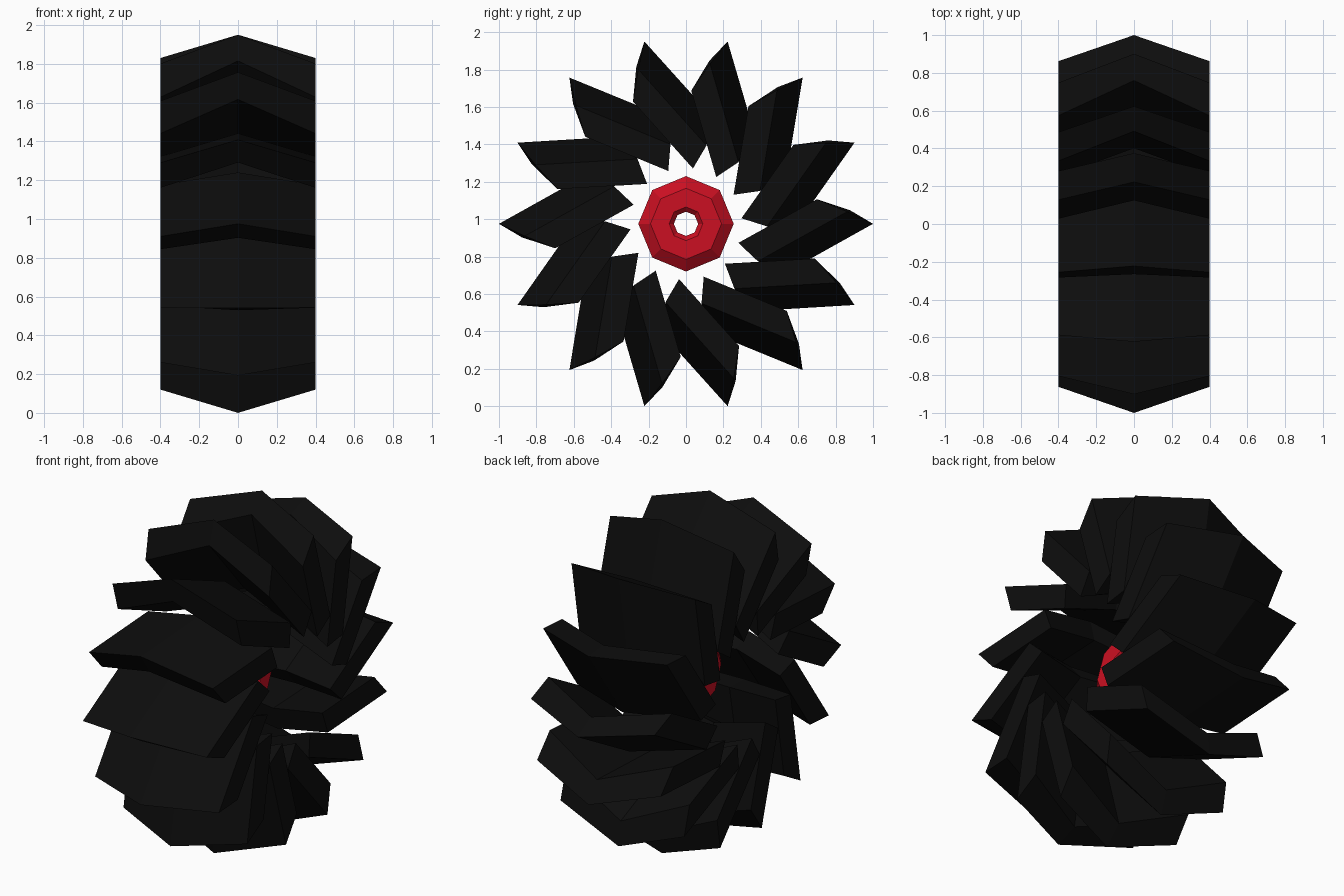
import bpy, bmesh, math

cube = bpy.data.objects.get("Cube")
if cube:
    bpy.data.objects.remove(cube, do_unlink=True)

AXIS_Z = 0.975
BLADES = 14


def material(name, rgb):
    m = bpy.data.materials.new(name)
    m.use_nodes = True
    m.diffuse_color = (*rgb, 1)
    bsdf = m.node_tree.nodes["Principled BSDF"]
    bsdf.inputs["Base Color"].default_value = (*rgb, 1)
    bsdf.inputs["Roughness"].default_value = 0.7
    return m


def finish(bm, name, mat):
    bmesh.ops.recalc_face_normals(bm, faces=bm.faces)
    mesh = bpy.data.meshes.new(name)
    bm.to_mesh(mesh)
    bm.free()
    mesh.materials.append(mat)
    obj = bpy.data.objects.new(name, mesh)
    obj.location.z = AXIS_Z
    bpy.context.collection.objects.link(obj)
    return obj


def bridge(bm, a, b):
    n = len(a)
    for i in range(n):
        j = (i + 1) % n
        bm.faces.new((a[i], a[j], b[j], b[i]))


black = material("black rubber", (0.004, 0.004, 0.004))
red = material("red hub", (0.60, 0.005, 0.016))

# Chevron blade: (radial, tangential) cross-sections at the ends and the middle
END = [(0.28, -0.102), (0.70, 0.131), (0.862, 0.065), (0.384, -0.20)]
MID = [(0.44, -0.162), (0.878, 0.072), (1.00, 0.0), (0.525, -0.265)]

bm = bmesh.new()
rings = [[bm.verts.new((x, u, v)) for u, v in section]
         for x, section in ((-0.4, END), (0, MID), (0.4, END))]
bridge(bm, rings[0], rings[1])
bridge(bm, rings[1], rings[2])
bm.faces.new(rings[0])
bm.faces.new(rings[2])
blade = finish(bm, "blade_1", black)

# Repeat the blade around the axle
for k in range(1, BLADES):
    copy = bpy.data.objects.new(f"blade_{k + 1}", blade.data)
    copy.location.z = AXIS_Z
    copy.rotation_euler.x = 2 * math.pi * k / BLADES
    bpy.context.collection.objects.link(copy)

# Eight-sided hub ring with chamfered rims: (x, radius) profile
half = [(0.045, 0.255), (0.095, 0.19), (0.095, 0.09), (0.07, 0.065)]
profile = half + [(-x, r) for x, r in reversed(half)]
bm = bmesh.new()
loops = []
for i in range(8):
    a = i * math.pi / 4
    loops.append([bm.verts.new((x, r * math.cos(a), r * math.sin(a))) for x, r in profile])
for i in range(8):
    bridge(bm, loops[i], loops[(i + 1) % 8])
finish(bm, "hub", red)
